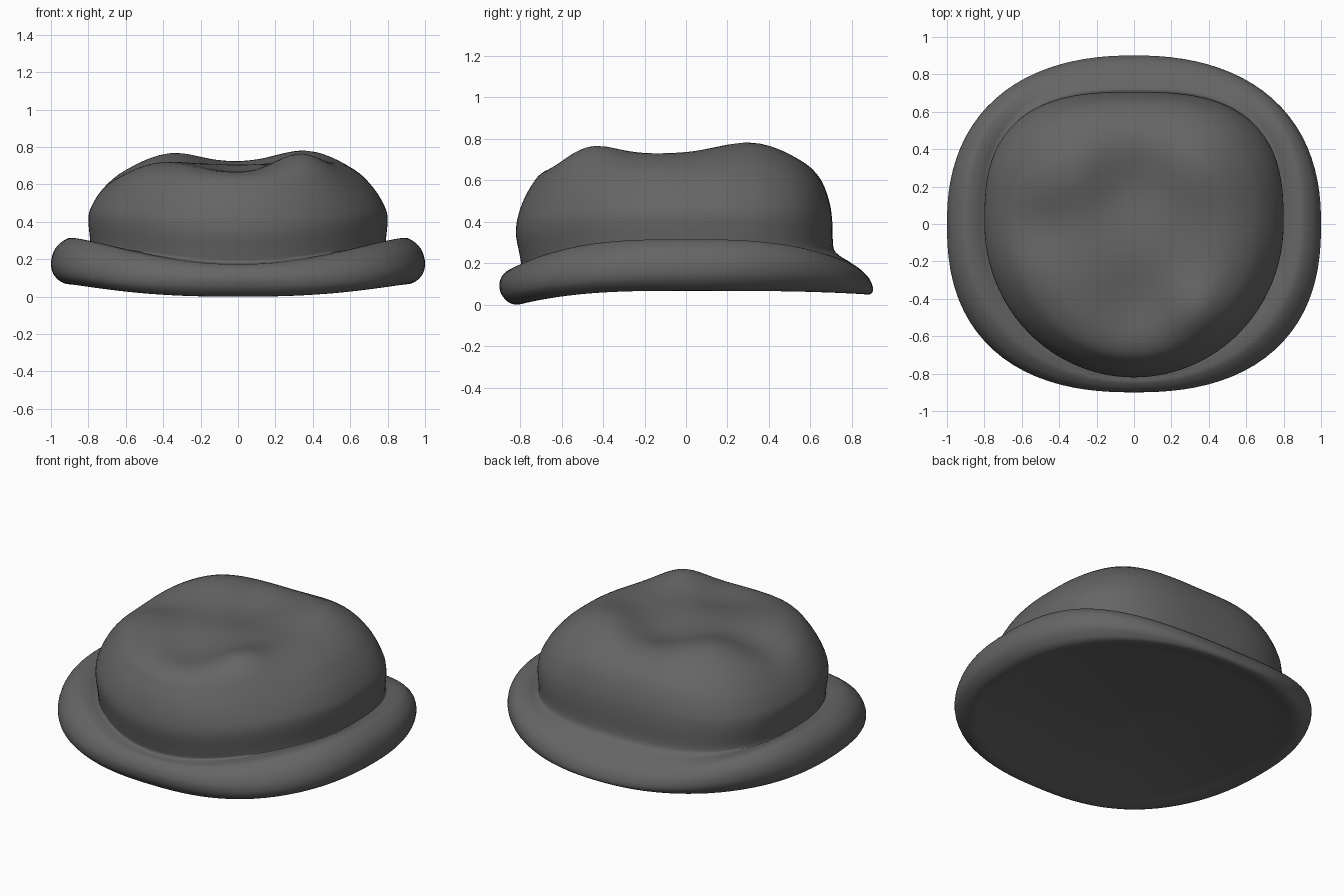
import bpy, bmesh, math

if "Cube" in bpy.data.objects:
    bpy.data.objects.remove(bpy.data.objects["Cube"], do_unlink=True)

SEGMENTS = 96   # points around each ring
STEPS = 5       # smoothed rings between control rings

# Control rings: half width, front reach, back reach, front z, side z, back z
UNDERSIDE = [
    (0, 0, 0, .11, .11, .11),
    (.45, .4, .4, .09, .11, .1),
    (.78, .69, .74, .03, .085, .075),
    (.91, .82, .86, 0, .067, .05),
]
BRIM = [
    (.98, .88, .895, .035, .11, .055),
    (1, .9, .9, .09, .18, .085),
    (.975, .885, .88, .14, .26, .13),
    (.91, .85, .84, .17, .312, .17),
    (.85, .82, .79, .175, .305, .205),
]
CROWN = [
    (.8, .795, .735, .185, .28, .24),
    (.79, .8, .71, .23, .29, .28),
    (.8, .82, .705, .35, .41, .4),
    (.785, .8, .69, .46, .48, .5),
    (.725, .75, .645, .57, .58, .61),
    (.63, .68, .56, .66, .67, .69),
    (.48, .54, .42, .71, .725, .735),
    (.24, .26, .2, .72, .72, .72),
    (0, 0, 0, .72, .72, .72),
]
# Soft humps and dents pressed into the crown: x, y, height, radius
DENTS = [
    (-.31, .26, .045, .2),
    (.33, .28, .055, .22),
    (.35, -.47, .06, .17),
    (-.52, -.02, -.045, .18),
    (0, -.45, -.05, .22),
    (0, .18, -.04, .25),
]


def spline(a, b, c, d, t):
    """Catmull-Rom blend from b to c."""
    return b + .5 * t * (c - a + t * (2 * a - 5 * b + 4 * c - d + t * (3 * (b - c) + d - a)))


def smooth_rings(rings):
    """Insert smoothly interpolated rings, with the crown share of each."""
    last = len(rings) - 1
    start = len(UNDERSIDE)
    for i in range(last):
        four = [rings[max(0, min(last, i + k))] for k in (-1, 0, 1, 2)]
        for step in range(STEPS):
            t = step / STEPS
            share = max(0, min(1, (i + t - start) / len(BRIM)))
            yield [spline(*column, t) for column in zip(*four)], share
    yield rings[last], 1


def ring_point(ring, share, angle):
    """Squared oval: brim boxier in front, crown boxier at the back."""
    width, front, back, z_front, z_side, z_back = ring
    c, s = math.cos(angle), math.sin(angle)
    if s > 0:
        reach, z_end, brim_power, crown_power = back, z_back, 2.2, 2.8
    else:
        reach, z_end, brim_power, crown_power = front, z_front, 2.5, 2.0
    power = brim_power + (crown_power - brim_power) * share
    r = (abs(c) ** power + abs(s) ** power) ** (-1 / power)
    x, y = width * r * c, reach * r * s
    z = z_side + (z_end - z_side) * abs(r * s) ** 3
    # Dents fade out down the crown wall
    fade = max(0, min(1, (z - .45) / .2))
    for dx, dy, height, radius in DENTS:
        z += fade * height * math.exp(-((x - dx) ** 2 + (y - dy) ** 2) / radius ** 2)
    return x, y, z


def loft(name, rings, material):
    bm = bmesh.new()
    loops = []
    for ring, share in smooth_rings(rings):
        loops.append([bm.verts.new(ring_point(ring, share, math.tau * k / SEGMENTS))
                      for k in range(SEGMENTS)])
    for low, high in zip(loops, loops[1:]):
        for k in range(SEGMENTS):
            n = (k + 1) % SEGMENTS
            bm.faces.new((low[k], low[n], high[n], high[k]))
    bmesh.ops.remove_doubles(bm, verts=bm.verts, dist=.0005)
    bmesh.ops.recalc_face_normals(bm, faces=bm.faces)
    # Stand the lowest point on the ground
    lowest = min(v.co.z for v in bm.verts)
    bmesh.ops.translate(bm, verts=bm.verts, vec=(0, 0, -lowest))
    mesh = bpy.data.meshes.new(name)
    bm.to_mesh(mesh)
    bm.free()
    mesh.materials.append(material)
    obj = bpy.data.objects.new(name, mesh)
    bpy.context.collection.objects.link(obj)
    bpy.context.view_layer.objects.active = obj
    obj.select_set(True)
    bpy.ops.object.shade_smooth_by_angle(angle=math.radians(60))
    obj.select_set(False)


# Felt colour
felt = bpy.data.materials.new("dark_grey_felt")
felt.use_nodes = True
grey = (.13, .13, .13, 1)
felt.diffuse_color = grey
felt.node_tree.nodes["Principled BSDF"].inputs["Base Color"].default_value = grey

# Whole hat, from the closed underside round the rolled brim and over the crown
loft("hat", UNDERSIDE + BRIM + CROWN, felt)
